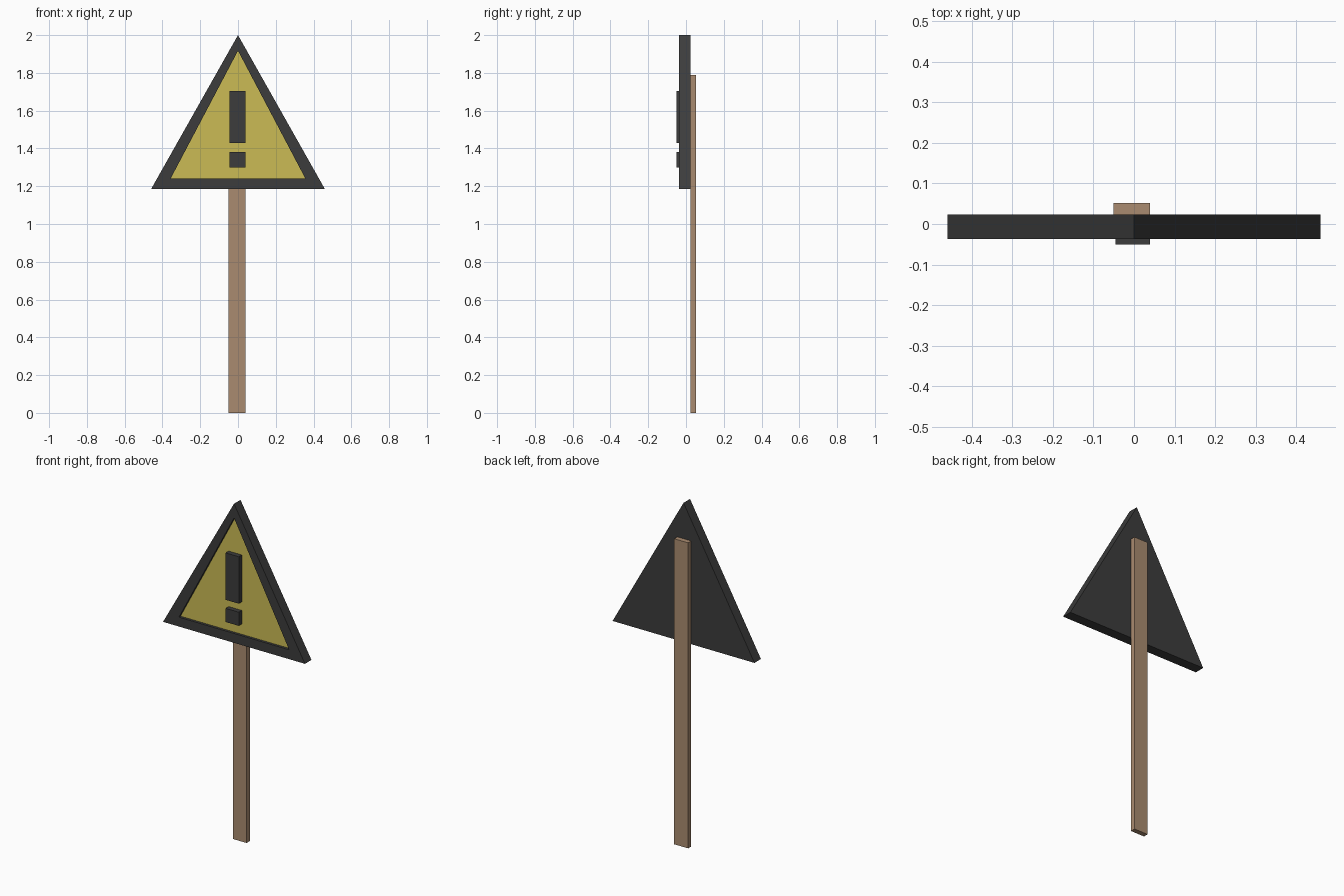
import bpy, bmesh

if "Cube" in bpy.data.objects:
    bpy.data.objects.remove(bpy.data.objects["Cube"])


def material(name, rgb):
    m = bpy.data.materials.new(name)
    m.diffuse_color = (*rgb, 1)
    m.use_nodes = True
    m.node_tree.nodes["Principled BSDF"].inputs["Base Color"].default_value = m.diffuse_color
    return m


dark = material("dark_paint", (0.045, 0.045, 0.045))
yellow = material("yellow_paint", (0.60, 0.50, 0.09))
wood = material("wood", (0.40, 0.26, 0.16))


def finish(name, bm, *mats):
    bmesh.ops.recalc_face_normals(bm, faces=bm.faces)
    mesh = bpy.data.meshes.new(name)
    bm.to_mesh(mesh)
    bm.free()
    for m in mats:
        mesh.materials.append(m)
    bpy.context.collection.objects.link(bpy.data.objects.new(name, mesh))


def box(name, lo, hi, mat):
    bm = bmesh.new()
    bmesh.ops.create_cube(bm, size=1)
    for v in bm.verts:
        v.co = [(a + b) / 2 + c * (b - a) for a, b, c in zip(lo, hi, v.co)]
    finish(name, bm, mat)


# Triangular board: rings from the back, round the rim, into the recessed panel
outer = [(-0.46, 1.185), (0.46, 1.185), (0, 2.0)]
inner = [(-0.357, 1.24), (0.357, 1.24), (0, 1.917)]
bm = bmesh.new()
rings = [[bm.verts.new((x, y, z)) for x, z in tri]
         for tri, y in ((outer, 0.023), (outer, -0.037), (inner, -0.037), (inner, -0.022))]
bm.faces.new(rings[0])
for a, b in zip(rings, rings[1:]):
    for i in range(3):
        j = (i + 1) % 3
        bm.faces.new((a[i], a[j], b[j], b[i]))
bm.faces.new(rings[-1]).material_index = 1
finish("sign_board", bm, dark, yellow)

# Raised warning mark
box("mark_bar", (-0.045, -0.05, 1.43), (0.04, -0.022, 1.705), dark)
box("mark_dot", (-0.045, -0.05, 1.30), (0.04, -0.022, 1.38), dark)

# Wooden post behind the board
box("post", (-0.05, 0.023, 0), (0.04, 0.052, 1.79), wood)
